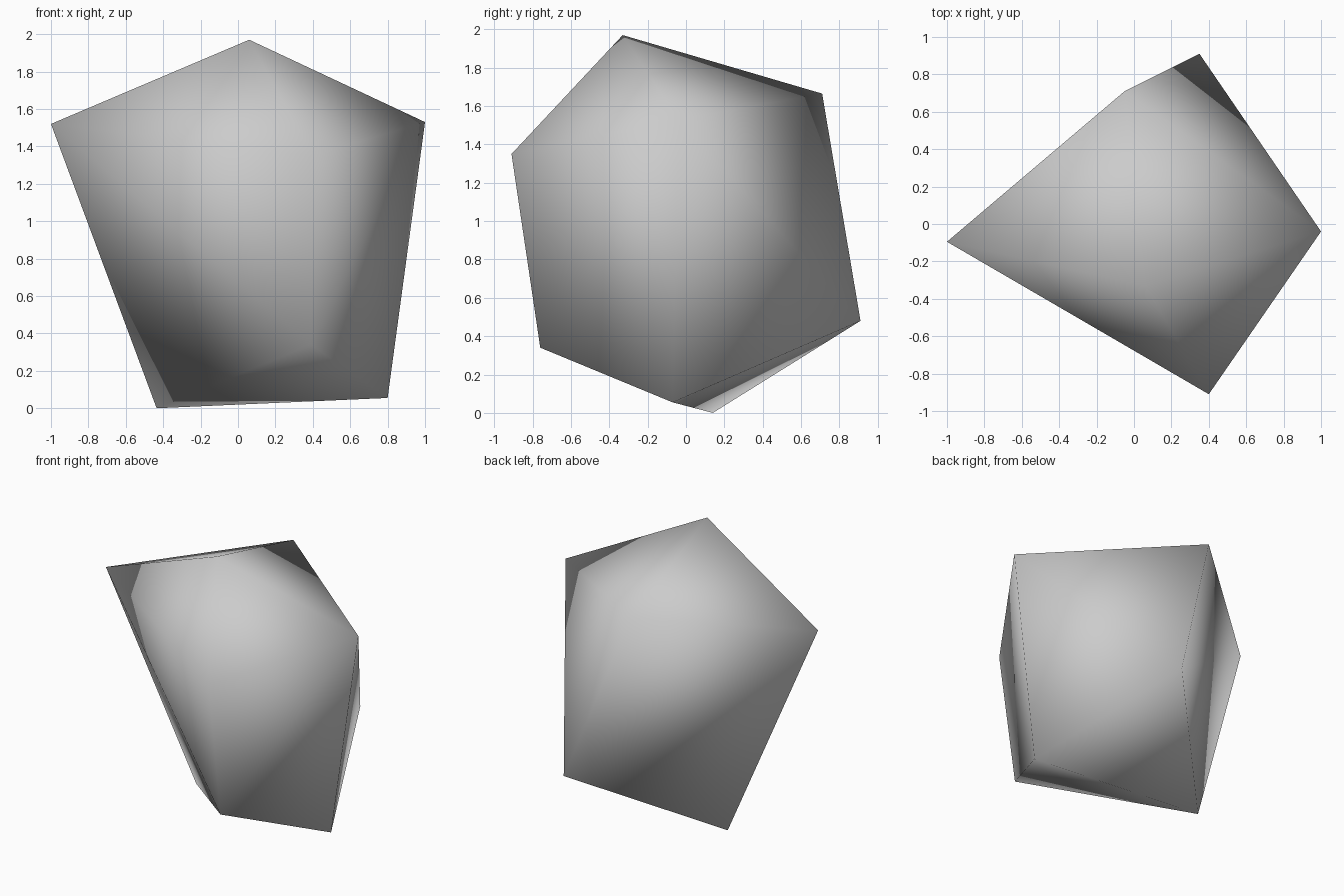
import bpy
import bmesh

# Remove the default object
default = bpy.data.objects.get("Cube")
if default:
    bpy.data.objects.remove(default, do_unlink=True)

# Stone material
stone = bpy.data.materials.new("stone_grey")
stone.use_nodes = True
colour = (0.6, 0.6, 0.6, 1)
stone.diffuse_color = colour
stone.node_tree.nodes["Principled BSDF"].inputs["Base Color"].default_value = colour

# Corners of the boulder
peak = (0.06, -0.33, 1.97)
upper_left = (1.0, -0.04, 1.53)
upper_right = (-1.0, -0.095, 1.52)
upper_front = (0.4, -0.91, 1.35)
upper_back = (-0.05, 0.71, 1.665)
lower_front = (0.39, -0.76, 0.34)
lower_back = (0.35, 0.91, 0.48)
base_left = (0.8, -0.07, 0.055)
base_right = (-0.435, 0.14, 0.0)
corners = (peak, upper_left, upper_right, upper_front, upper_back,
           lower_front, lower_back, base_left, base_right)

# Wrap the corners in a convex skin with soft shading
bm = bmesh.new()
for corner in corners:
    bm.verts.new(corner)
bmesh.ops.convex_hull(bm, input=bm.verts)
bmesh.ops.recalc_face_normals(bm, faces=bm.faces)
for face in bm.faces:
    face.smooth = True

mesh = bpy.data.meshes.new("boulder")
bm.to_mesh(mesh)
bm.free()
mesh.materials.append(stone)
boulder = bpy.data.objects.new("boulder", mesh)
bpy.context.collection.objects.link(boulder)
